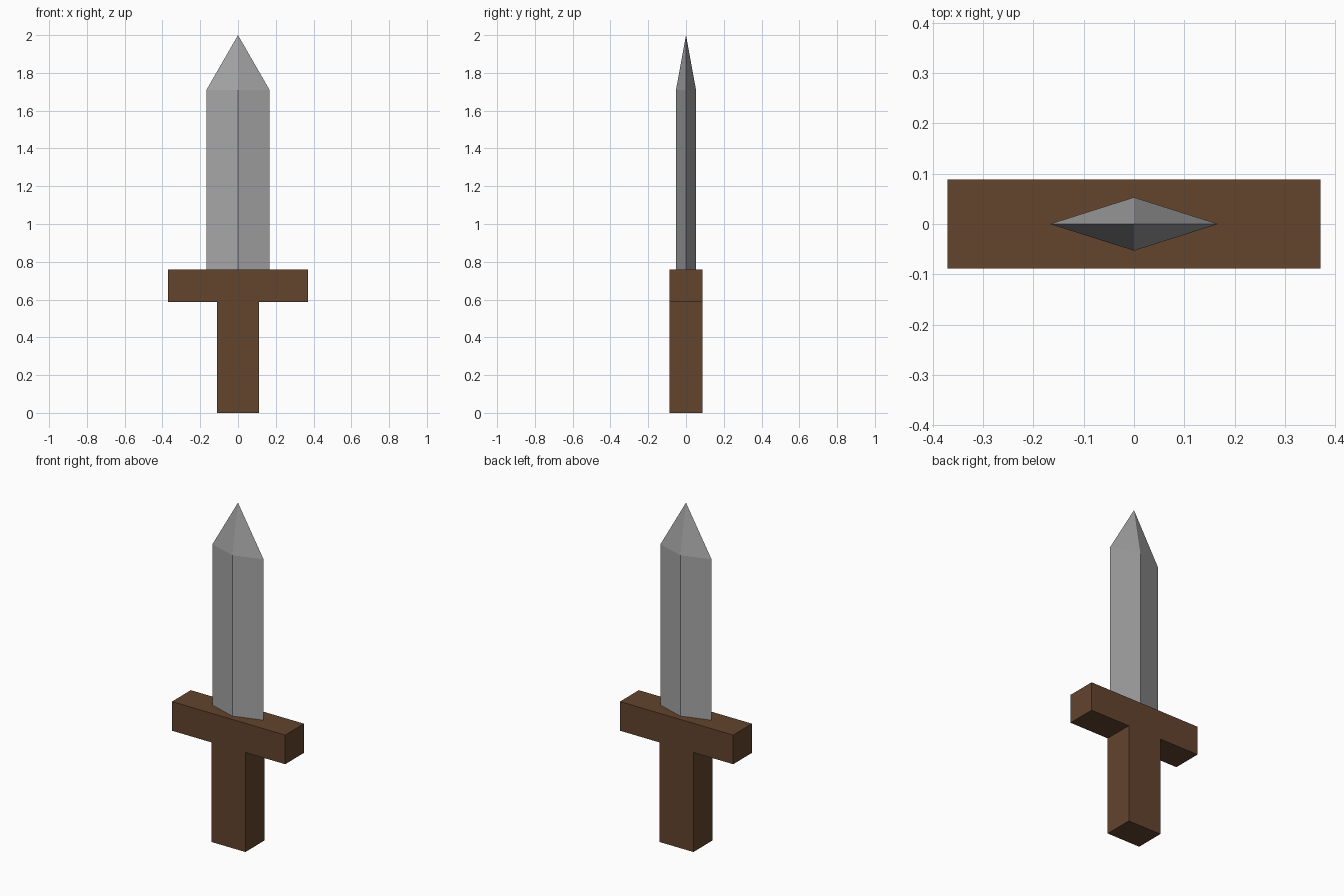
import bpy

if "Cube" in bpy.data.objects:
    bpy.data.objects.remove(bpy.data.objects["Cube"])


def material(name, color):
    m = bpy.data.materials.new(name)
    m.diffuse_color = (*color, 1)
    m.use_nodes = True
    m.node_tree.nodes["Principled BSDF"].inputs["Base Color"].default_value = m.diffuse_color
    return m


def add_object(name, verts, faces, mat):
    mesh = bpy.data.meshes.new(name)
    mesh.from_pydata(verts, [], faces)
    mesh.materials.append(mat)
    obj = bpy.data.objects.new(name, mesh)
    bpy.context.collection.objects.link(obj)
    return obj


brown = material("brown wood", (0.125, 0.058, 0.027))
grey = material("grey steel", (0.38, 0.38, 0.38))

# Hilt: grip and crossguard as one T profile extruded in depth
half = [(0.11, 0.0), (0.11, 0.588), (0.37, 0.588), (0.37, 0.76)]
profile = half + [(-x, z) for x, z in reversed(half)]
n = len(profile)
d = 0.088
verts = [(x, y, z) for y in (-d, d) for x, z in profile]
faces = [tuple(range(n)), tuple(reversed(range(n, 2 * n)))]
faces += [((i + 1) % n, i, i + n, (i + 1) % n + n) for i in range(n)]
add_object("hilt", verts, faces, brown)

# Blade: diamond section rising from the guard to a point
diamond = [(0.167, 0), (0, 0.053), (-0.167, 0), (0, -0.053)]
verts = [(x, y, z) for z in (0.755, 1.71) for x, y in diamond] + [(0, 0, 2.0)]
faces = [(3, 2, 1, 0)]
for i in range(4):
    j = (i + 1) % 4
    faces += [(i, j, j + 4, i + 4), (i + 4, j + 4, 8)]
add_object("blade", verts, faces, grey)
